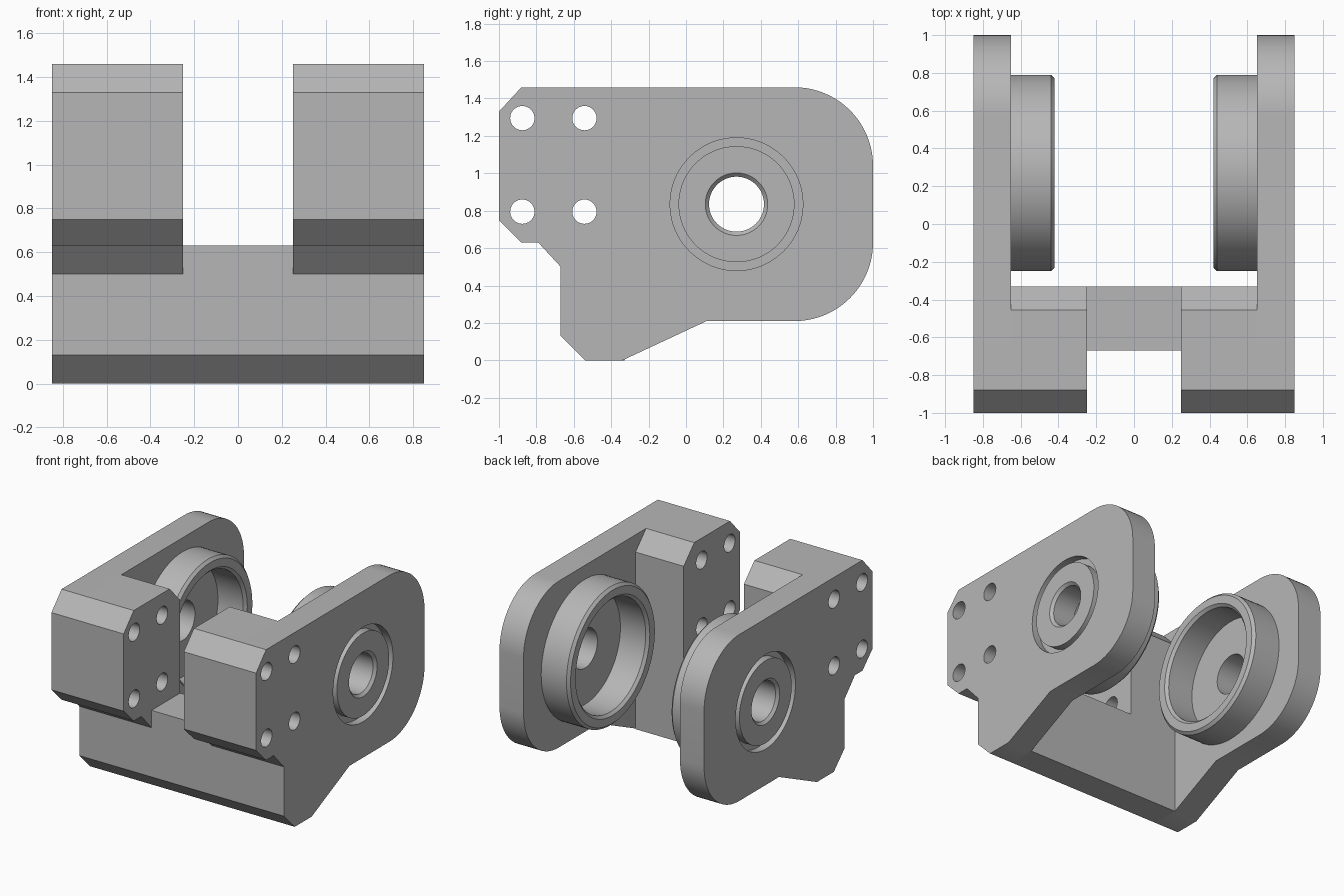
import bpy, bmesh, math
from mathutils import Vector, Matrix

cube = bpy.data.objects.get("Cube")
if cube:
    bpy.data.objects.remove(cube, do_unlink=True)

metal = bpy.data.materials.new("plain grey metal")
metal.use_nodes = True
GREY = (0.47, 0.47, 0.47, 1)
metal.diffuse_color = GREY
metal.node_tree.nodes["Principled BSDF"].inputs["Base Color"].default_value = GREY

AXLE = Vector((0, 0.27, 0.835))


def make_object(name, bm):
    bmesh.ops.recalc_face_normals(bm, faces=bm.faces)
    mesh = bpy.data.meshes.new(name)
    bm.to_mesh(mesh)
    bm.free()
    obj = bpy.data.objects.new(name, mesh)
    bpy.context.collection.objects.link(obj)
    mesh.materials.append(metal)
    return obj


def extrude_profile(name, points, x0, x1):
    """Solid from a (y, z) outline, running along x."""
    bm = bmesh.new()
    face = bm.faces.new([bm.verts.new((x0, y, z)) for y, z in points])
    result = bmesh.ops.extrude_face_region(bm, geom=[face])
    moved = [v for v in result["geom"] if isinstance(v, bmesh.types.BMVert)]
    bmesh.ops.translate(bm, verts=moved, vec=(x1 - x0, 0, 0))
    return make_object(name, bm)


def lathe(bm, points, closed, steps=80):
    """Turn an (x, radius) profile around the axle."""
    verts = [bm.verts.new(AXLE + Vector((x, 0, r))) for x, r in points]
    pairs = list(zip(verts, verts[1:]))
    if closed:
        pairs.append((verts[-1], verts[0]))
    edges = [bm.edges.new(p) for p in pairs]
    bmesh.ops.spin(bm, geom=verts + edges, cent=AXLE, axis=(1, 0, 0),
                   angle=math.tau, steps=steps)
    bmesh.ops.remove_doubles(bm, verts=bm.verts, dist=0.0001)


def arc(cy, cz, r, start, end, n=20):
    return [(cy + r * math.cos(a), cz + r * math.sin(a))
            for a in (math.radians(start + (end - start) * i / n) for i in range(n + 1))]


def finish(obj, cutter=None, mirror=True):
    """Cut, mirror, apply and shade one part."""
    if cutter:
        cut = obj.modifiers.new("holes", "BOOLEAN")
        cut.operation, cut.solver, cut.object = "DIFFERENCE", "EXACT", cutter
    if mirror:
        obj.modifiers.new("mirror", "MIRROR").use_axis[0] = True
    graph = bpy.context.evaluated_depsgraph_get()
    mesh = bpy.data.meshes.new_from_object(obj.evaluated_get(graph))
    obj.modifiers.clear()
    obj.data = mesh
    bpy.ops.object.select_all(action="DESELECT")
    obj.select_set(True)
    bpy.context.view_layer.objects.active = obj
    bpy.ops.object.shade_smooth_by_angle(angle=math.radians(30))


# Shared outlines
front_edge = [(-0.54, 0), (-0.67, 0.13), (-0.67, 0.5), (-0.79, 0.63),
              (-0.88, 0.63), (-1, 0.75), (-1, 1.33), (-0.88, 1.46)]
plate_outline = (front_edge + arc(0.58, 1.04, 0.42, 90, 0)
                 + arc(0.58, 0.63, 0.42, 0, -90) + [(0.11, 0.21), (-0.34, 0)])
block_outline = front_edge + [(-0.455, 1.46), (-0.33, 1.33), (-0.33, 0)]
beam_outline = front_edge[:2] + [(-0.67, 0.63), (-0.33, 0.63), (-0.33, 0)]

# Cutter: axle bore with countersink, ring groove and four bolt holes
bm = bmesh.new()
lathe(bm, [(0.5, 0), (0.5, 0.147), (0.83, 0.147), (0.87, 0.187), (0.87, 0)], False)
lathe(bm, [(0.79, 0.31), (0.87, 0.31), (0.87, 0.355), (0.79, 0.355)], True)
for y in (-0.875, -0.543):
    for z in (0.795, 1.295):
        bmesh.ops.create_cone(
            bm, cap_ends=True, segments=40, radius1=0.065, radius2=0.065, depth=0.8,
            matrix=Matrix.Translation((0.55, y, z)) @ Matrix.Rotation(math.pi / 2, 4, "Y"))
cutter = make_object("hole_cutter", bm)
cutter.hide_render = True

# Side plates and clamp blocks
finish(extrude_profile("side_plates", plate_outline, 0.65, 0.85), cutter)
finish(extrude_profile("mounting_blocks", block_outline, 0.25, 0.65), cutter)

# Cross beam
finish(extrude_profile("cross_beam", beam_outline, -0.25, 0.25), mirror=False)

# Bearing cups on the inner plate faces
bm = bmesh.new()
lathe(bm, [(0.65, 0.52), (0.44, 0.52), (0.42, 0.5), (0.42, 0.44),
           (0.44, 0.42), (0.65, 0.42)], True)
finish(make_object("bearing_cups", bm))

bpy.data.objects.remove(cutter, do_unlink=True)
